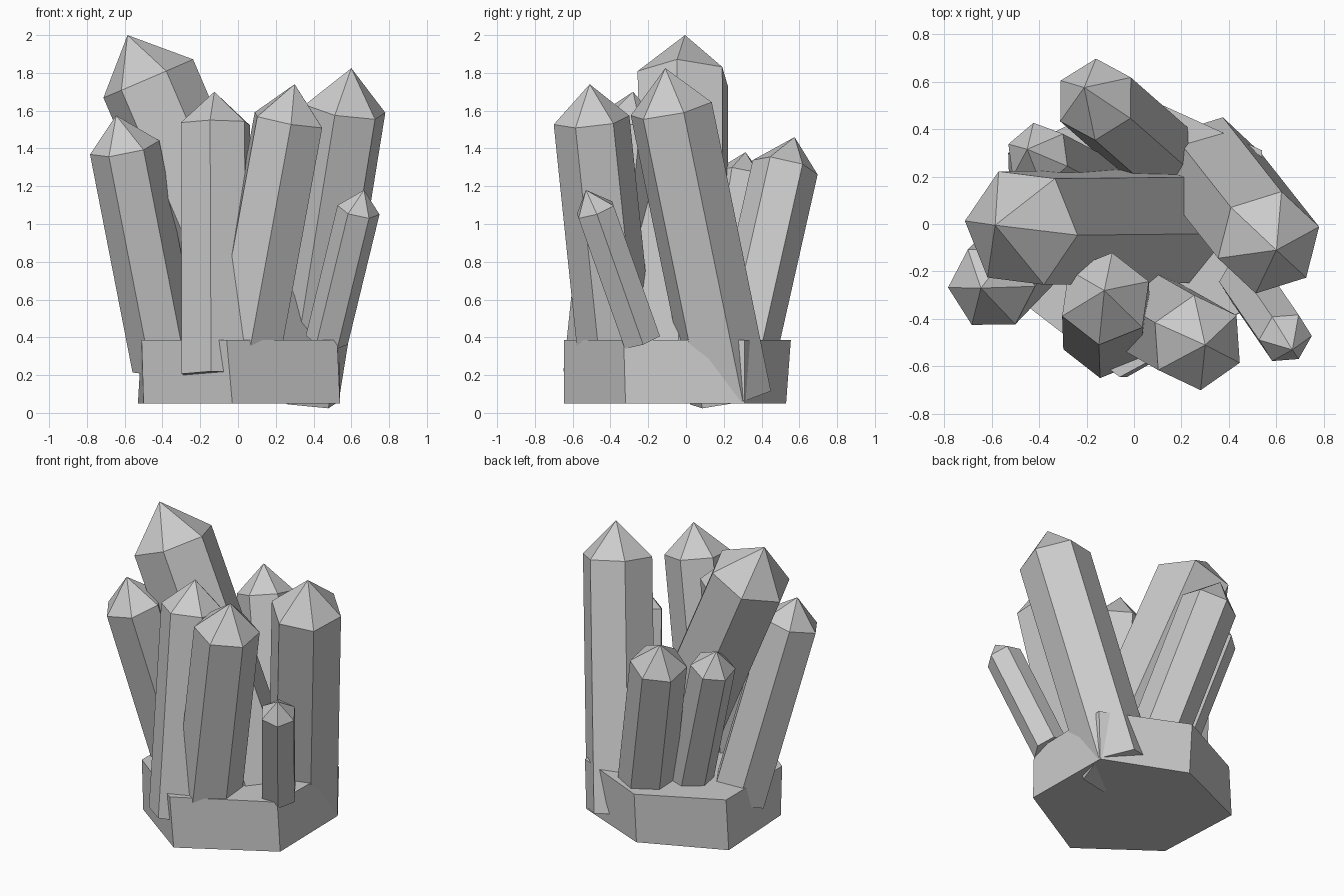
import bpy, bmesh, math
from mathutils import Vector

cube = bpy.data.objects.get("Cube")
if cube:
    bpy.data.objects.remove(cube, do_unlink=True)

# Single stone colour
GREY = (0.6, 0.6, 0.6, 1.0)
stone = bpy.data.materials.new("stone_grey")
stone.use_nodes = True
stone.diffuse_color = GREY
stone.node_tree.nodes["Principled BSDF"].inputs["Base Color"].default_value = GREY


def finish(name, bm):
    """Turn a bmesh into a flat-shaded, named object."""
    bmesh.ops.recalc_face_normals(bm, faces=bm.faces)
    mesh = bpy.data.meshes.new(name)
    bm.to_mesh(mesh)
    bm.free()
    mesh.materials.append(stone)
    obj = bpy.data.objects.new(name, mesh)
    bpy.context.collection.objects.link(obj)


def bridge(bm, low, high):
    """Join two rings of equal length with quads."""
    n = len(low)
    for i in range(n):
        j = (i + 1) % n
        bm.faces.new((low[i], low[j], high[j], high[i]))


def crystal(name, base, shoulder, tip, radius, turn, sides=6):
    """Leaning prism from base to shoulder, closed by a pointed cap."""
    base, shoulder, tip = Vector(base), Vector(shoulder), Vector(tip)
    axis = (shoulder - base).normalized()
    a = math.radians(turn)
    u = Vector((math.cos(a), math.sin(a), 0))
    u = (u - axis * u.dot(axis)).normalized()
    v = axis.cross(u)
    bm = bmesh.new()
    rings = []
    for centre in (base, shoulder):
        angles = [math.tau * i / sides for i in range(sides)]
        rings.append([bm.verts.new(centre + radius * (u * math.cos(t) + v * math.sin(t)))
                      for t in angles])
    bridge(bm, *rings)
    bm.faces.new(rings[0])
    apex = bm.verts.new(tip)
    for i in range(sides):
        bm.faces.new((rings[1][i], rings[1][(i + 1) % sides], apex))
    finish(name, bm)


# Rock slab: uneven six-sided block
bottom = [(-.03, -.645), (.54, -.32), (.53, .31), (0, .53), (-.53, .30), (-.50, -.30)]
top = [(-.06, -.645), (.525, -.33), (.54, .31), (0, .555), (-.51, .30), (-.51, -.30)]
bm = bmesh.new()
low = [bm.verts.new((x, y, .05)) for x, y in bottom]
high = [bm.verts.new((x, y, .385)) for x, y in top]
bridge(bm, low, high)
bm.faces.new(low)
bm.faces.new(high)
finish("rock_base", bm)

# Crystals: base centre, shoulder centre, tip, radius, turn
crystal("tall_crystal", (.19, -.01, .22), (-.475, -.017, 1.77), (-.585, -.005, 2.0), .26, -6)
crystal("right_side_crystal", (.32, .235, .08), (.567, -.078, 1.61), (.60, -.11, 1.825), .224, 16)
crystal("front_right_crystal", (.02, -.36, .2), (.267, -.50, 1.55), (.30, -.51, 1.74), .202, 34)
crystal("front_crystal", (-.115, -.455, .2), (-.12, -.315, 1.53), (-.125, -.28, 1.70), .197, 22)
crystal("left_side_crystal", (-.375, -.03, .25), (-.60, -.265, 1.405), (-.645, -.27, 1.575), .187, 3)
crystal("back_crystal", (.12, .277, .2), (-.162, .525, 1.30), (-.21, .575, 1.46), .176, 30)
crystal("back_left_crystal", (-.12, .14, .3), (-.405, .29, 1.255), (-.45, .315, 1.38), .14, 38)
crystal("small_right_crystal", (.47, -.235, .385), (.638, -.48, 1.075), (.667, -.53, 1.18), .114, 0)
